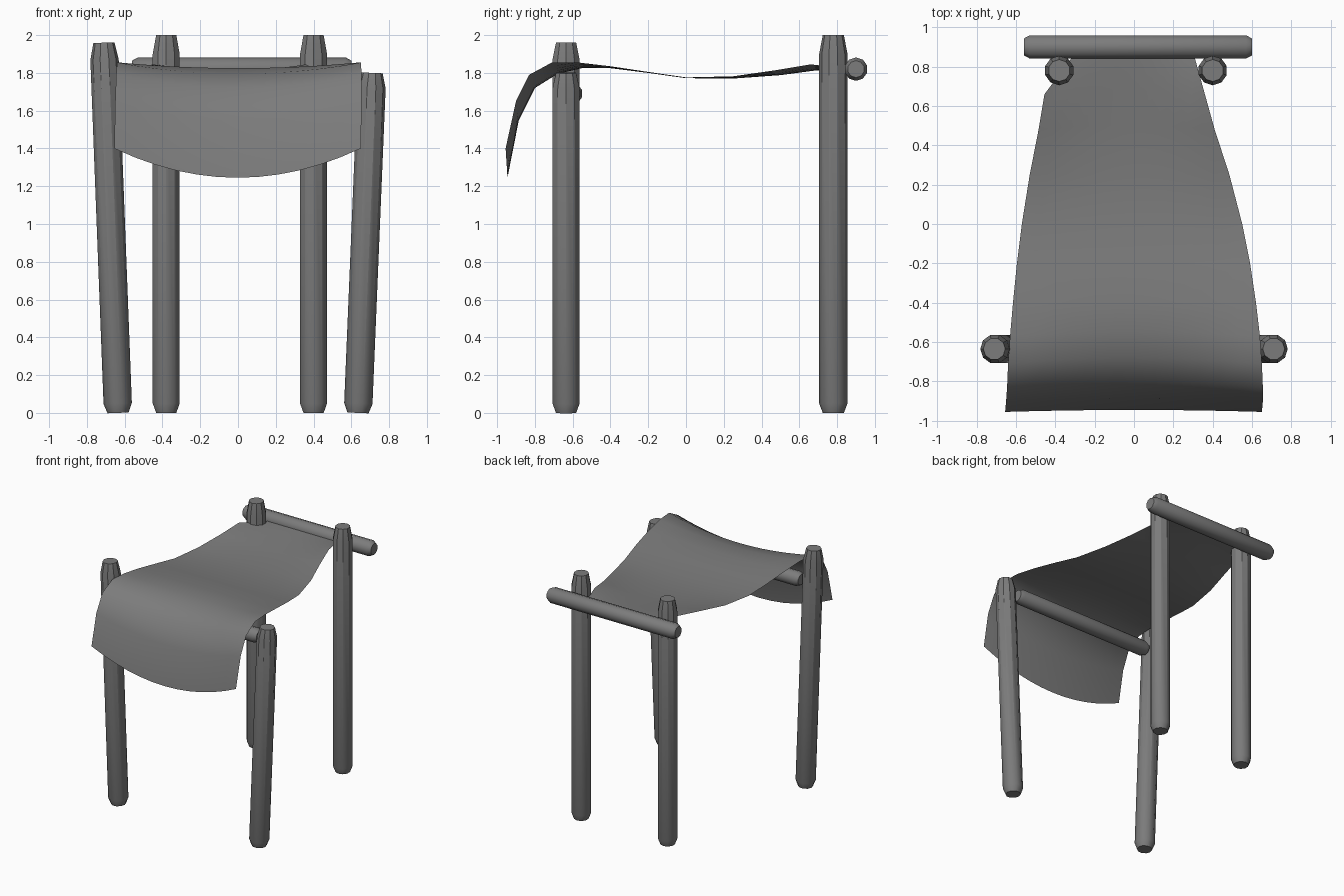
import bpy, bmesh
from mathutils import Vector

if "Cube" in bpy.data.objects:
    bpy.data.objects.remove(bpy.data.objects["Cube"])

GREY = bpy.data.materials.new("mid_grey")
GREY.use_nodes = True
GREY.diffuse_color = (0.2, 0.2, 0.2, 1)
GREY.node_tree.nodes["Principled BSDF"].inputs["Base Color"].default_value = (0.2, 0.2, 0.2, 1)


def finish(name, bm, angle):
    mesh = bpy.data.meshes.new(name)
    bm.to_mesh(mesh)
    bm.free()
    mesh.materials.append(GREY)
    obj = bpy.data.objects.new(name, mesh)
    bpy.context.collection.objects.link(obj)
    bpy.ops.object.select_all(action="DESELECT")
    obj.select_set(True)
    bpy.context.view_layer.objects.active = obj
    bpy.ops.object.shade_smooth_by_angle(angle=angle)


def pole(name, start, end, radius, tip_a, tip_b, tip_radius, sides=10):
    """Pole between two points with chamfered ends."""
    start, end = Vector(start), Vector(end)
    length = (end - start).length
    bm = bmesh.new()
    bmesh.ops.create_cone(bm, cap_ends=True, segments=sides, radius1=radius,
                          radius2=radius, depth=length - tip_a - tip_b)
    for v in bm.verts:
        v.co.z += (tip_a - tip_b) / 2
    caps = [f for f in bm.faces if abs(f.normal.z) > 0.9]
    for cap in caps:
        up = cap.normal.z > 0
        new = bmesh.ops.extrude_discrete_faces(bm, faces=[cap])["faces"][0]
        for v in new.verts:
            v.co.x *= tip_radius / radius
            v.co.y *= tip_radius / radius
            v.co.z += tip_b if up else -tip_a
    turn = (end - start).to_track_quat("Z", "Y")
    for v in bm.verts:
        v.co = turn @ v.co + (start + end) / 2
    bmesh.ops.recalc_face_normals(bm, faces=bm.faces[:])
    finish(name, bm, 0.6)


# Upright poles: the front pair splays outward
pole("front_right_leg", (-0.635, -0.635, 0), (-0.71, -0.635, 1.96), 0.075, 0.05, 0.09, 0.056)
pole("front_left_leg", (0.635, -0.635, 0), (0.71, -0.635, 1.80), 0.075, 0.05, 0.08, 0.056)
for side, x in (("right", -0.38), ("left", 0.4)):
    pole(f"back_{side}_leg", (x, 0.78, 0), (x, 0.78, 2), 0.075, 0.05, 0.1, 0.056)

# Cross bars
pole("back_bar", (-0.56, 0.9, 1.82), (0.6, 0.9, 1.82), 0.062, 0.03, 0.03, 0.045)
pole("front_bar", (-0.62, -0.605, 1.69), (0.62, -0.605, 1.69), 0.058, 0.03, 0.03, 0.045)

# Draped cloth, rows from front hem to back:
# centre y, centre z, edge y, edge z, right edge x, left edge x
ROWS = [
    (-0.945, 1.245, -0.955, 1.40, -0.655, 0.65),
    (-0.885, 1.55, -0.90, 1.65, -0.65, 0.655),
    (-0.80, 1.72, -0.83, 1.79, -0.645, 0.655),
    (-0.68, 1.795, -0.71, 1.855, -0.64, 0.65),
    (-0.55, 1.825, -0.57, 1.855, -0.63, 0.64),
    (-0.40, 1.825, -0.40, 1.835, -0.615, 0.62),
    (-0.20, 1.80, -0.20, 1.805, -0.595, 0.59),
    (0.0, 1.772, 0.0, 1.776, -0.57, 0.55),
    (0.25, 1.77, 0.25, 1.782, -0.53, 0.485),
    (0.50, 1.788, 0.48, 1.815, -0.485, 0.41),
    (0.68, 1.812, 0.66, 1.845, -0.455, 0.36),
    (0.84, 1.825, 0.84, 1.825, -0.32, 0.31),
]
COLUMNS = 12
bm = bmesh.new()
grid = []
for cy, cz, ey, ez, right, left in ROWS:
    line = []
    for i in range(COLUMNS + 1):
        t = i / COLUMNS
        bend = (2 * t - 1) ** 2
        line.append(bm.verts.new((right + (left - right) * t,
                                  cy + (ey - cy) * bend,
                                  cz + (ez - cz) * bend)))
    grid.append(line)
for a, b in zip(grid, grid[1:]):
    for i in range(COLUMNS):
        bm.faces.new((a[i], a[i + 1], b[i + 1], b[i]))
finish("cloth", bm, 1.0)
